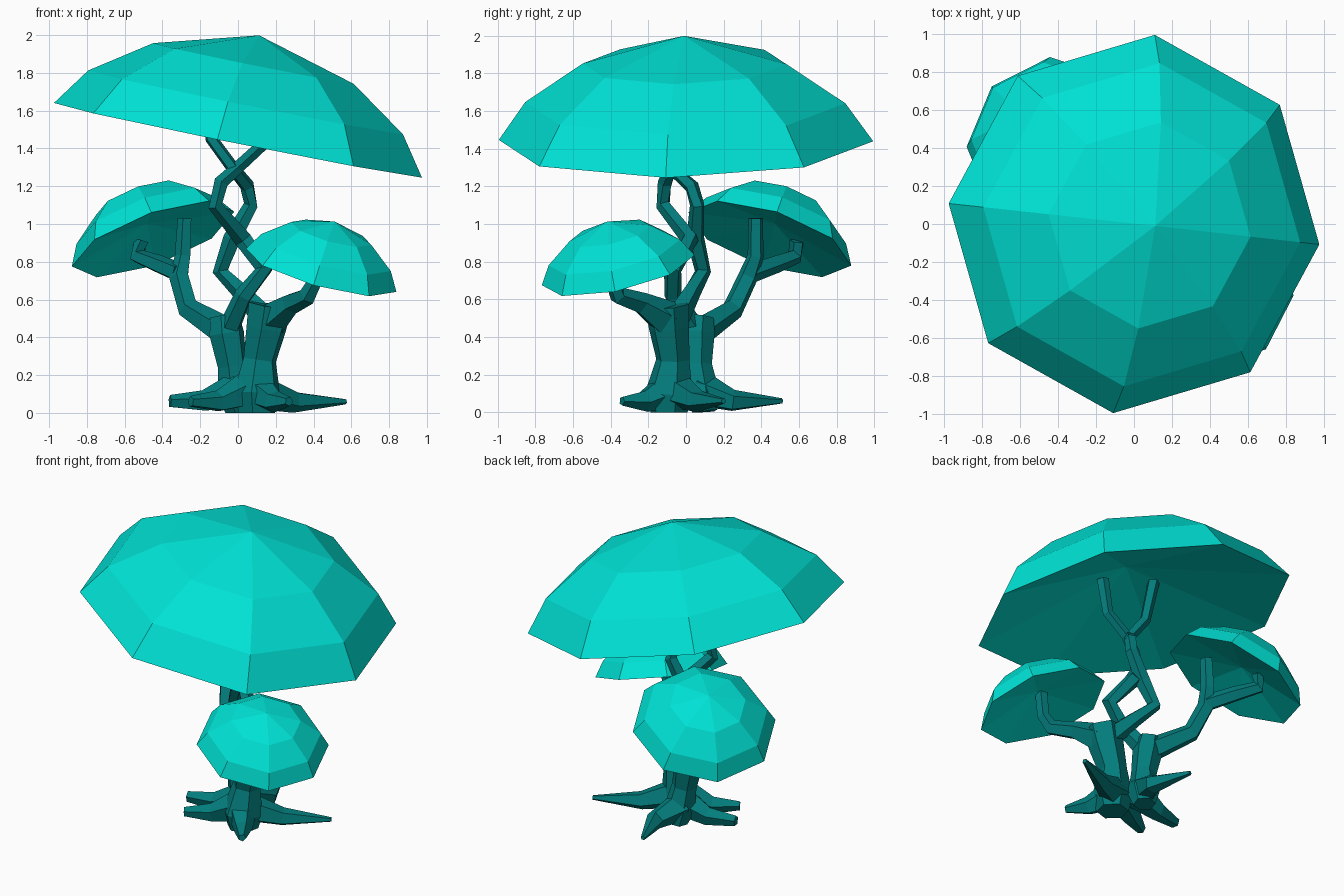
import bpy, bmesh, math
from mathutils import Vector

if "Cube" in bpy.data.objects:
    bpy.data.objects.remove(bpy.data.objects["Cube"])


def material(name, rgb):
    m = bpy.data.materials.new(name)
    m.diffuse_color = (*rgb, 1)
    m.use_nodes = True
    m.node_tree.nodes["Principled BSDF"].inputs["Base Color"].default_value = m.diffuse_color
    return m


LEAF = material("bright turquoise", (0.0, 0.76, 0.665))
BARK = material("dark teal bark", (0.001, 0.205, 0.205))


def finish(bm, name, mat):
    bmesh.ops.recalc_face_normals(bm, faces=bm.faces)
    me = bpy.data.meshes.new(name)
    bm.to_mesh(me)
    bm.free()
    me.materials.append(mat)
    ob = bpy.data.objects.new(name, me)
    bpy.context.collection.objects.link(ob)
    return ob


def bridge(bm, a, b):
    n = len(a)
    for i in range(n):
        bm.faces.new((a[i], a[(i + 1) % n], b[(i + 1) % n], b[i]))


def canopy(name, centre, axis, r, phase, profile, hollow):
    """Eight-sided tilted dome over a shallow conical underside; profile = (radius, height) / r."""
    bm = bmesh.new()
    q = Vector((0, 0, 1)).rotation_difference(Vector(axis).normalized())
    c = Vector(centre)

    def ring(rad, h):
        angles = [math.radians(phase + 45 * i) for i in range(8)]
        return [bm.verts.new(c + q @ Vector((rad * r * math.cos(t), rad * r * math.sin(t), h * r)))
                for t in angles]

    def cap(prev, h):
        tip = bm.verts.new(c + q @ Vector((0, 0, h * r)))
        for i in range(8):
            bm.faces.new((prev[i], prev[(i + 1) % 8], tip))

    rings = [ring(*p) for p in profile[:-1]]
    for a, b in zip(rings, rings[1:]):
        bridge(bm, a, b)
    cap(rings[-1], profile[-1][1])
    cap(rings[0], hollow)
    return finish(bm, name, LEAF)


def limb(name, path, sides=5, twist=0.3):
    """Faceted tapering tube through (x, y, z, radius) points."""
    bm = bmesh.new()
    pts = [Vector(p[:3]) for p in path]
    prev = None
    u = None
    for i, p in enumerate(pts):
        t = (pts[min(i + 1, len(pts) - 1)] - pts[max(i - 1, 0)]).normalized()
        if u is None:
            u = Vector((1, 0, 0)) if abs(t.x) < 0.8 else Vector((0, 1, 0))
        u = (u - t * u.dot(t)).normalized()
        v = t.cross(u)
        ring = []
        for k in range(sides):
            a = twist + 2 * math.pi * k / sides
            w = p + (u * math.cos(a) + v * math.sin(a)) * path[i][3]
            w.z = max(w.z, 0)
            ring.append(bm.verts.new(w))
        if prev:
            bridge(bm, prev, ring)
        else:
            bm.faces.new(ring)
        prev = ring
    bm.faces.new(prev)
    return finish(bm, name, BARK)


# canopies
canopy("main_canopy", (0, 0, 1.443), (0.197, -0.018, 0.98), 1.0, -6.3,
       [(1, 0), (0.855, 0.205), (0.545, 0.415), (0, 0.567)], 0.3)
SMALL = [(1, 0), (0.86, 0.24), (0.53, 0.5), (0, 0.66)]
canopy("left_canopy", (-0.45, 0.445, 0.92), (-0.33, 0.3, 0.9), 0.455, 2, SMALL, 0.2)
canopy("right_canopy", (0.44, -0.36, 0.755), (0.26, -0.21, 0.937), 0.415, -4, SMALL, 0.25)

# paired trunks
limb("front_trunk", [(0.1, -0.09, 0, 0.1), (0.1, -0.09, 0.1, 0.13), (0.115, -0.07, 0.28, 0.09),
                     (0.15, -0.09, 0.45, 0.11), (0.17, -0.1, 0.57, 0.12)], 6)
limb("back_trunk", [(0, 0.1, 0, 0.07), (-0.01, 0.08, 0.1, 0.1), (-0.03, 0.06, 0.25, 0.08),
                    (-0.06, 0.06, 0.42, 0.095), (-0.07, 0.07, 0.51, 0.08)], 6)

# branches to the small canopies
limb("right_branch", [(0.18, -0.11, 0.5, 0.1), (0.28, -0.24, 0.58, 0.06), (0.37, -0.36, 0.62, 0.05),
                      (0.41, -0.39, 0.7, 0.04), (0.43, -0.39, 0.88, 0.04)])
limb("left_branch", [(-0.07, 0.07, 0.43, 0.08), (-0.26, 0.25, 0.55, 0.06), (-0.31, 0.33, 0.72, 0.055),
                     (-0.29, 0.37, 0.83, 0.045), (-0.28, 0.37, 1.03, 0.04)])
limb("left_branch_fork", [(-0.31, 0.34, 0.74, 0.055), (-0.43, 0.48, 0.79, 0.05),
                          (-0.53, 0.58, 0.83, 0.045), (-0.51, 0.59, 0.91, 0.04)])

# two stems twisting up to the main canopy
limb("twisting_stem_a", [(0.15, -0.05, 0.5, 0.07), (0.02, 0.03, 0.64, 0.05), (-0.09, 0.09, 0.75, 0.045),
                         (-0.03, 0.05, 0.92, 0.05), (0.07, 0.06, 1.1, 0.04), (0.05, 0.03, 1.2, 0.04),
                         (-0.03, -0.08, 1.3, 0.035), (-0.14, -0.06, 1.45, 0.035), (-0.17, -0.01, 1.73, 0.04)])
limb("twisting_stem_b", [(-0.04, 0.03, 0.46, 0.06), (0.03, -0.07, 0.62, 0.05), (0.14, -0.07, 0.76, 0.05),
                         (0.03, 0.02, 0.92, 0.05), (-0.12, -0.12, 1.1, 0.04), (-0.09, -0.11, 1.22, 0.04),
                         (0, -0.08, 1.3, 0.035), (0.13, -0.1, 1.42, 0.035), (0.18, -0.09, 1.64, 0.04)])

# spreading roots: start, bend, tip, tip radius
roots = [((0.1, -0.06), (0.3, 0.06), (0.57, 0.2), 0.015),
         ((-0.02, 0.08), (0.06, 0.25), (-0.03, 0.51), 0.015),
         ((0, 0.02), (-0.18, 0.01), (-0.36, -0.03), 0.035),
         ((0.05, -0.08), (-0.1, -0.14), (-0.25, -0.23), 0.03),
         ((0.1, -0.1), (0.19, -0.22), (0.27, -0.34), 0.025)]
for i, (a, b, c, tip) in enumerate(roots):
    limb(f"root_{i + 1}", [(*a, 0.12, 0.1), (*b, 0.06, 0.06), (*c, 0.06, tip)], 5, 0.9)
